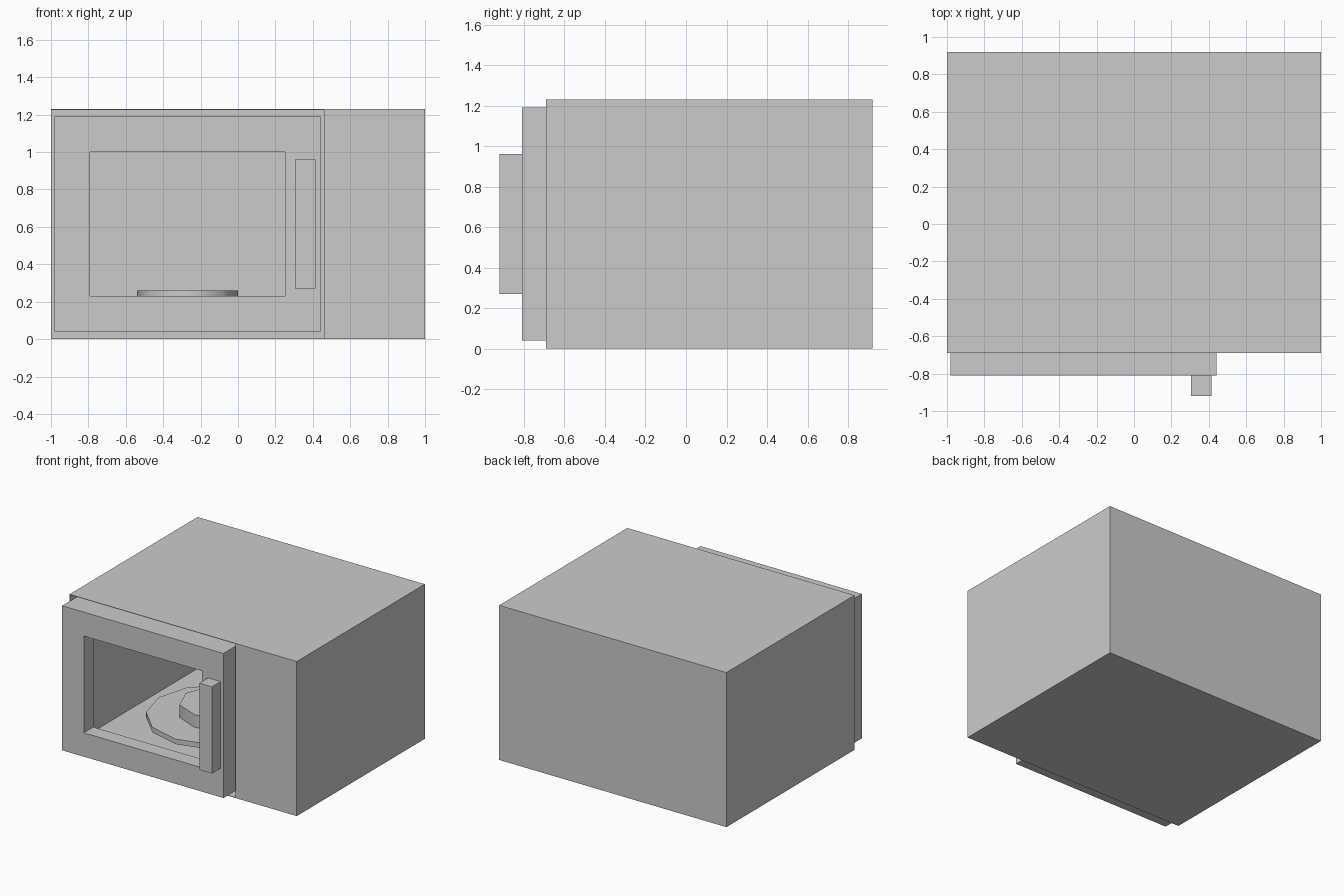
import bpy, bmesh, math

if "Cube" in bpy.data.objects:
    bpy.data.objects.remove(bpy.data.objects["Cube"])


def box(name, lo, hi, open_front=False):
    """Axis-aligned box from two corners, optionally without its front face."""
    bm = bmesh.new()
    bmesh.ops.create_cube(bm, size=1)
    for v in bm.verts:
        v.co = [lo[i] + (v.co[i] + 0.5) * (hi[i] - lo[i]) for i in range(3)]
    bm.normal_update()
    if open_front:
        front = [f for f in bm.faces if f.normal.y < -0.9]
        bmesh.ops.delete(bm, geom=front, context='FACES')
        bmesh.ops.reverse_faces(bm, faces=bm.faces[:])
    me = bpy.data.meshes.new(name)
    bm.to_mesh(me)
    bm.free()
    ob = bpy.data.objects.new(name, me)
    bpy.context.collection.objects.link(ob)
    return ob


def cut(ob, cutter):
    mod = ob.modifiers.new("cut", 'BOOLEAN')
    mod.operation = 'DIFFERENCE'
    mod.solver = 'EXACT'
    mod.object = cutter
    cutter.hide_render = True
    cutter.hide_set(True)


def disc(name, sides, radius, z0, z1):
    """Smooth-sided low-poly disc centred in the oven."""
    bpy.ops.mesh.primitive_cylinder_add(
        vertices=sides, radius=radius, depth=z1 - z0,
        location=(-0.27, 0.115, (z0 + z1) / 2),
        rotation=(0, 0, math.radians(0 if sides % 4 == 0 else 90)))
    ob = bpy.context.object
    ob.name = name
    bpy.ops.object.shade_smooth_by_angle(angle=math.radians(50))
    return ob


# Outer casing: thin shell on the left, closed control panel on the right
casing = box("casing", (-1, -0.69, 0), (1, 0.92, 1.23))
cut(casing, box("casing_cutter", (-0.996, -0.8, 0.004), (0.46, 0.915, 1.226)))

# Inner oven liner, open towards the door
box("oven_liner", (-0.98, -0.69, 0.04), (0.44, 0.89, 1.19), open_front=True)

# Door frame with window opening
door = box("door_frame", (-0.98, -0.81, 0.04), (0.44, -0.69, 1.19))
cut(door, box("window_cutter", (-0.79, -0.9, 0.23), (0.25, -0.6, 1.0)))

# Door handle
box("door_handle", (0.305, -0.92, 0.27), (0.415, -0.81, 0.96))

# Turntable plate and its raised hub
disc("turntable_plate", 12, 0.51, 0.12, 0.16)
disc("turntable_hub", 8, 0.27, 0.04, 0.26)
